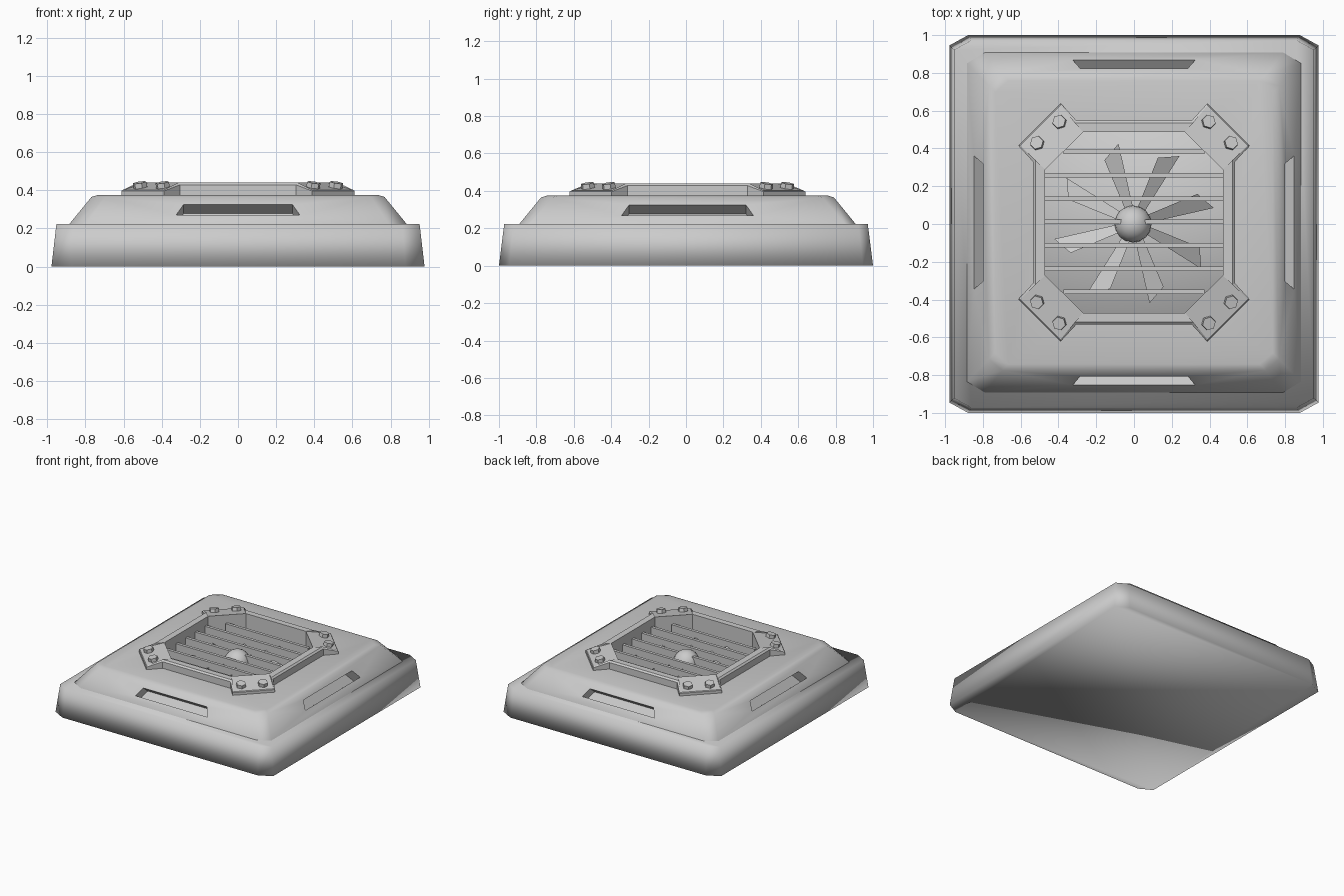
import bpy, bmesh, math
from mathutils import Vector, Matrix

if "Cube" in bpy.data.objects:
    bpy.data.objects.remove(bpy.data.objects["Cube"])

CY = 0.008  # small offset of everything above the base


def obj_from_bm(name, bm, angle=None):
    bmesh.ops.remove_doubles(bm, verts=bm.verts, dist=1e-5)
    bmesh.ops.recalc_face_normals(bm, faces=bm.faces)
    me = bpy.data.meshes.new(name)
    bm.to_mesh(me)
    bm.free()
    ob = bpy.data.objects.new(name, me)
    bpy.context.collection.objects.link(ob)
    if angle:
        bpy.ops.object.select_all(action='DESELECT')
        ob.select_set(True)
        bpy.context.view_layer.objects.active = ob
        bpy.ops.object.shade_smooth_by_angle(angle=math.radians(angle))
    return ob


def loft(bm, rings, caps=True):
    """Skin a list of equally long point loops."""
    vr = [[bm.verts.new(p) for p in r] for r in rings]
    n = len(vr[0])
    for a, b in zip(vr, vr[1:]):
        for i in range(n):
            j = (i + 1) % n
            if (a[i].co - a[j].co).length < 1e-6:
                bm.faces.new((a[i], b[j], b[i]))
            elif (b[i].co - b[j].co).length < 1e-6:
                bm.faces.new((a[i], a[j], b[i]))
            else:
                bm.faces.new((a[i], a[j], b[j], b[i]))
    if caps:
        bm.faces.new(vr[0][::-1])
        bm.faces.new(vr[-1])


def octagon(hx, hy, cx, cy, z, oy=CY):
    """Chamfered rectangle: cx, cy are the corner cut sizes."""
    q = [(hx, hy - cy), (hx - cx, hy)]
    return mirror4([(x, y, z) for x, y in q], oy)


def mirror4(q, oy=CY):
    """Repeat a quarter outline round all four quadrants."""
    pts = []
    for k, (sx, sy) in enumerate([(1, 1), (-1, 1), (-1, -1), (1, -1)]):
        part = q if k % 2 == 0 else q[::-1]
        pts += [Vector((sx * x, sy * y + oy, z)) for x, y, z in part]
    return pts


def cut(target, cutter):
    cutter.hide_render = True
    m = target.modifiers.new("cut", 'BOOLEAN')
    m.operation = 'DIFFERENCE'
    m.solver = 'EXACT'
    m.object = cutter
    bpy.context.view_layer.objects.active = target
    bpy.ops.object.modifier_apply(modifier=m.name)
    bpy.data.objects.remove(cutter)


# Base skirt, softly shaded
bm = bmesh.new()
loft(bm, [octagon(.978, 1.0, .10, .055, 0, 0),
          octagon(.952, .972, .09, .05, .222, 0)])
base = obj_from_bm("base_skirt", bm)
for p in base.data.polygons:
    p.use_smooth = True

# Sloped upper housing
bm = bmesh.new()
loft(bm, [octagon(.885, .90, .095, .058, .20),
          octagon(.885, .90, .095, .058, .222),
          octagon(.768, .783, .07, .06, .365),
          octagon(.735, .75, .07, .06, .375)])
housing = obj_from_bm("housing", bm)

# Fan well through the housing
bm = bmesh.new()
loft(bm, [octagon(.48, .49, .2, .2, .1), octagon(.48, .49, .2, .2, .6)])
cut(housing, obj_from_bm("well_cutter", bm))

# Four slots cut square to the slopes
up = Vector((0, .63, .777))
inward = Vector((0, .777, -.63))
for k in range(4):
    dist, half = (.838, .325) if k % 2 == 0 else (.823, .352)
    mid = Vector((0, -dist, .297))
    outline = [(-half, -.036), (half, -.036), (half - .04, .036), (-half + .04, .036)]
    rot = Matrix.Rotation(k * math.pi / 2, 3, 'Z')
    bm = bmesh.new()
    loft(bm, [[rot @ (mid + Vector((u, 0, 0)) + up * v + inward * w) + Vector((0, CY, 0))
               for u, v in outline] for w in (-.05, .075)])
    cut(housing, obj_from_bm("slot_cutter", bm))
bpy.ops.object.select_all(action='DESELECT')
housing.select_set(True)
bpy.context.view_layer.objects.active = housing
bpy.ops.object.shade_smooth_by_angle(angle=math.radians(44))

# Grille frame with four sloping mounting tabs
low = [(.535, .322), (.612, .406), (.388, .63), (.305, .54)]
inn = [(.522, .330), (.603, .408), (.390, .621), (.313, .527)]
hole = [(.47, .28), (.47, .28), (.27, .478), (.27, .478)]
rings = [[(x, y, .37) for x, y in low],
         [(x, y, z) for (x, y), z in zip(low, (.428, .396, .396, .428))],
         [(x, y, z) for (x, y), z in zip(inn, (.44, .402, .402, .44))],
         [(x, y, .44) for x, y in hole],
         [(x, y, .215) for x, y in hole]]
bm = bmesh.new()
vr = [[bm.verts.new(p) for p in mirror4(r)] for r in rings]
rings = [[v.co.copy() for v in r] for r in vr]
bm.free()
bm = bmesh.new()
loft(bm, rings[:4], caps=False)
loft(bm, [octagon(.47, .478, .2, .198, .44), octagon(.47, .478, .2, .198, .215)], caps=False)
frame = obj_from_bm("grille_frame", bm)

# Louvre slats, trimmed to the octagonal opening
bm = bmesh.new()
for k in range(-3, 4):
    y = k * .1235
    half = .475 - max(0, abs(y) + .012 - .28)
    m = Matrix.Translation((0, y + CY + .003, .342)) @ Matrix.Diagonal((2 * half, .024, .066, 1))
    bmesh.ops.create_cube(bm, size=1, matrix=m)
obj_from_bm("louvre_slats", bm)

# Fan blades, pitched and widening outward
bm = bmesh.new()
for k in range(8):
    a = math.radians(11 + 45 * k)

    def pol(r, d, z):
        t = a + math.radians(d)
        return Vector((r * math.cos(t), r * math.sin(t) + CY - .005, z))
    blade = [pol(.08, -8, .285), pol(.43, 0, .275), pol(.37, 14, .325), pol(.08, 22, .315)]
    loft(bm, [blade, [p + Vector((0, 0, .008)) for p in blade]])
obj_from_bm("fan_blades", bm)

# Fan hub
bm = bmesh.new()
bmesh.ops.create_uvsphere(bm, u_segments=16, v_segments=10, radius=.098,
                          matrix=Matrix.Translation((-.005, 0, .305)))
obj_from_bm("fan_hub", bm, 40)

# Hex bolts, two on each tab and square to its slope
bm = bmesh.new()
tilt = math.radians(12)
for sx in (1, -1):
    for sy in (1, -1):
        n = Vector((sx * math.sin(tilt) * .707, sy * math.sin(tilt) * .707, math.cos(tilt)))
        for x, y in ((.395, .533), (.513, .421)):
            m = (Matrix.Translation((sx * x, sy * y + CY, .424))
                 @ n.to_track_quat('Z', 'Y').to_matrix().to_4x4())
            bmesh.ops.create_cone(bm, cap_ends=True, segments=6, radius1=.038,
                                  radius2=.036, depth=.034, matrix=m)
obj_from_bm("tab_bolts", bm)
